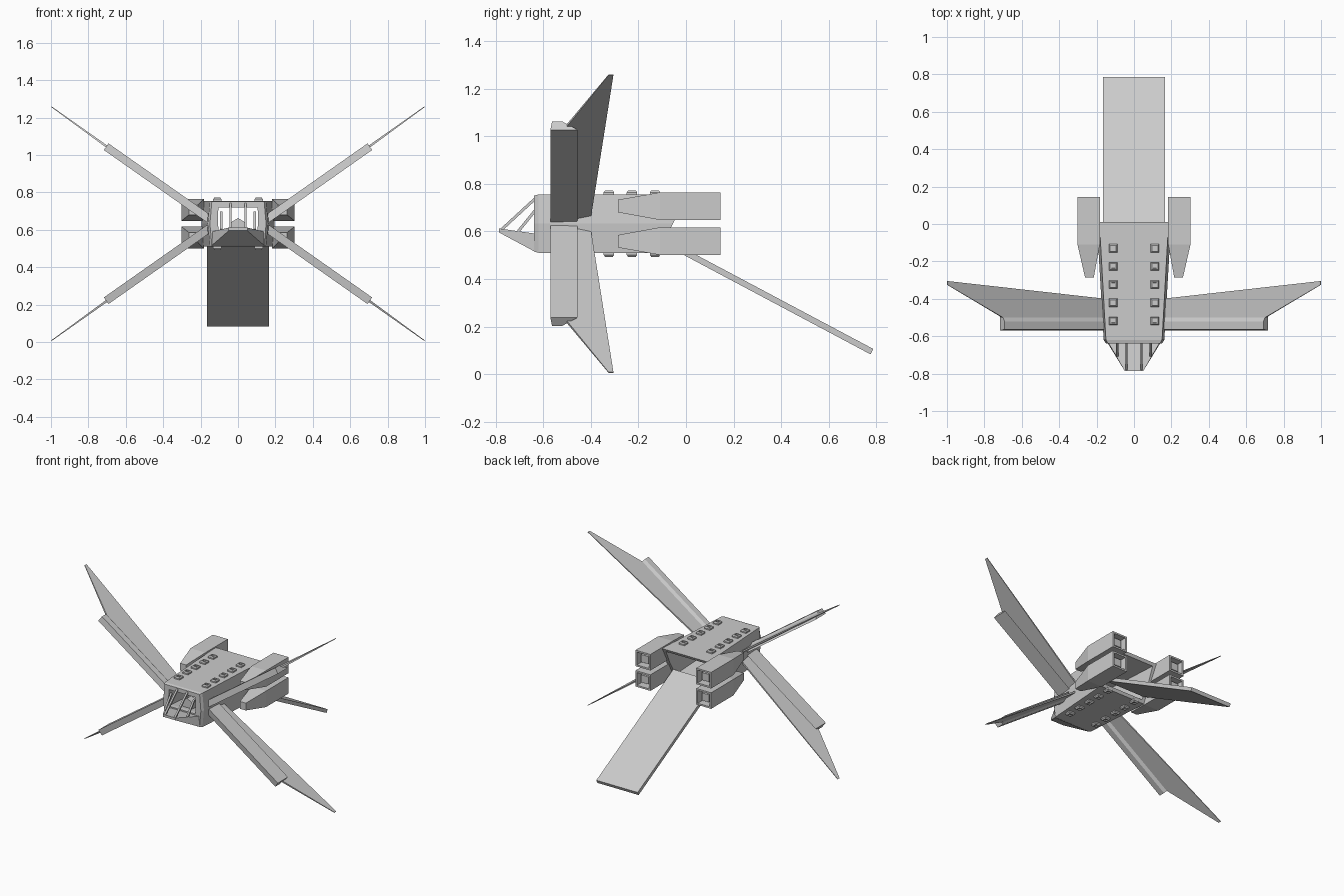
import bpy, bmesh
from mathutils import Vector

if "Cube" in bpy.data.objects:
    bpy.data.objects.remove(bpy.data.objects["Cube"])

MID = 0.6325  # height of the upper/lower symmetry plane


def loft(name, rings, closed=False, sx=1, sz=1, recess=False):
    """Skin equal-sized rings; cap the ends, or join last to first if closed."""
    bm = bmesh.new()
    vs = [[bm.verts.new((sx * x, y, MID + sz * (z - MID))) for x, y, z in r] for r in rings]
    n = len(vs[0])
    pairs = list(zip(vs, vs[1:])) + ([(vs[-1], vs[0])] if closed else [])
    for a, b in pairs:
        for i in range(n):
            j = (i + 1) % n
            bm.faces.new((a[i], a[j], b[j], b[i]))
    if not closed:
        bm.faces.new(vs[0])
        end = bm.faces.new(vs[-1])
    bmesh.ops.recalc_face_normals(bm, faces=bm.faces[:])
    if recess:  # sunken end with a smaller block standing inside
        def step(inset, depth):
            bm.normal_update()
            nrm = end.normal.copy()
            bmesh.ops.inset_region(bm, faces=[end], thickness=inset, use_even_offset=True)
            if depth:
                r = bmesh.ops.inset_region(bm, faces=[end], thickness=0.0005, use_even_offset=True)
                for v in end.verts:
                    v.co += nrm * depth
        step(recess[0], -recess[1])
        if len(recess) > 2:
            step(recess[2], recess[3])
    me = bpy.data.meshes.new(name)
    bm.to_mesh(me)
    bm.free()
    ob = bpy.data.objects.new(name, me)
    bpy.context.collection.objects.link(ob)
    return ob


def rect(x0, x1, y, z0, z1):
    return [(x0, y, z0), (x1, y, z0), (x1, y, z1), (x0, y, z1)]


def square(cx, cy, z, h):
    return [(cx - h, cy - h, z), (cx + h, cy - h, z), (cx + h, cy + h, z), (cx - h, cy + h, z)]


def bar(name, p, q, t):
    """Square strut in a plane of constant x."""
    p, q = Vector(p), Vector(q)
    s = Vector((t, 0, 0))
    u = (q - p).normalized().cross(Vector((1, 0, 0))) * t
    return loft(name, [[c + s + u, c - s + u, c - s - u, c + s - u] for c in (p, q)])


# Hull: hollow tube, open at the cockpit and at the slanted rear
def hull_ring(wt, wm, z0, z1, y=None):
    zm = (z0 + z1) / 2
    pts = [(-wt, z0), (wt, z0), (wm, zm), (wt, z1), (-wt, z1), (-wm, zm)]
    return [(x, 0.01 - (0.755 - z) * 0.53 if y is None else y, z) for x, z in pts]


loft("hull", [hull_ring(0.14, 0.15, 0.515, 0.75, -0.638),
              hull_ring(0.15, 0.162, 0.51, 0.755, -0.62),
              hull_ring(0.185, 0.195, 0.51, 0.755),
              hull_ring(0.16, 0.168, 0.53, 0.735),
              hull_ring(0.105, 0.107, 0.60, 0.72, -0.61),
              hull_ring(0.105, 0.107, 0.60, 0.72, -0.638)], closed=True)

# Nose wedge, window struts and cockpit console
loft("nose", [[(-0.145, -0.63, 0.512), (0.145, -0.63, 0.512), (0.14, -0.63, 0.59), (-0.14, -0.63, 0.59)],
              rect(-0.05, 0.05, -0.785, 0.595, 0.612)])
for s in (-1, 1):
    bar("inner_window_strut", (s * 0.04, -0.628, 0.743), (s * 0.04, -0.778, 0.605), 0.006)
    bar("outer_window_strut", (s * 0.09, -0.628, 0.695), (s * 0.09, -0.705, 0.60), 0.006)
loft("console", [[(-0.038, y, 0.59), (0.038, y, 0.59), (0.038, y, 0.64), (0, y, 0.663), (-0.038, y, 0.64)]
                 for y in (-0.58, -0.53)])

# Rear loading ramp
loft("ramp", [[(x, -0.10, 0.549), (x, -0.09, 0.572), (x, 0.787, 0.106), (x, 0.776, 0.083)]
              for x in (-0.165, 0.165)])

# Wings: point on the wing plane at span position x, offset w along its normal
def wing_pt(x, y, w):
    return (x + 0.575 * w, y, 0.672 + (x - 0.16) * 0.7024 - 0.818 * w)


plate = [(0.15, -0.555, 0.02), (0.15, -0.455, 0.02), (0.15, -0.40, 0.012), (0.997, -0.305, 0.004),
         (0.997, -0.325, 0.004), (0.70, -0.50, 0.012), (0.70, -0.555, 0.012)]
spar = [(-0.57, 0.03), (-0.455, 0.03), (-0.52, -0.013), (-0.563, -0.013)]

for sx in (-1, 1):
    for sz in (-1, 1):
        place = ("upper_" if sz > 0 else "lower_") + ("right_" if sx > 0 else "left_")
        loft(place + "wing", [[wing_pt(x, y, 0) for x, y, t in plate],
                              [wing_pt(x, y, t) for x, y, t in plate]], sx=sx, sz=sz)
        loft(place + "wing_spar", [[wing_pt(x, y, w) for y, w in spar] for x in (0.15, 0.70)], sx=sx, sz=sz)

        # Engine pods with tapered intake and recessed exhaust
        loft(place + "engine", [rect(0.215, 0.262, -0.285, 0.68, 0.733),
                                rect(0.183, 0.302, -0.11, 0.648, 0.764),
                                rect(0.183, 0.302, 0.145, 0.648, 0.764)],
             sx=sx, sz=sz, recess=(0.012, 0.07, 0.018, 0.05))

        # Rows of hull studs
        for i in range(5):
            cy = -0.13 - i * 0.097
            loft(place + "stud", [square(0.111, cy, 0.75, 0.022), square(0.111, cy, 0.764, 0.022),
                                  square(0.111, cy, 0.772, 0.016)], sx=sx, sz=sz, recess=(0.006, 0.008))
